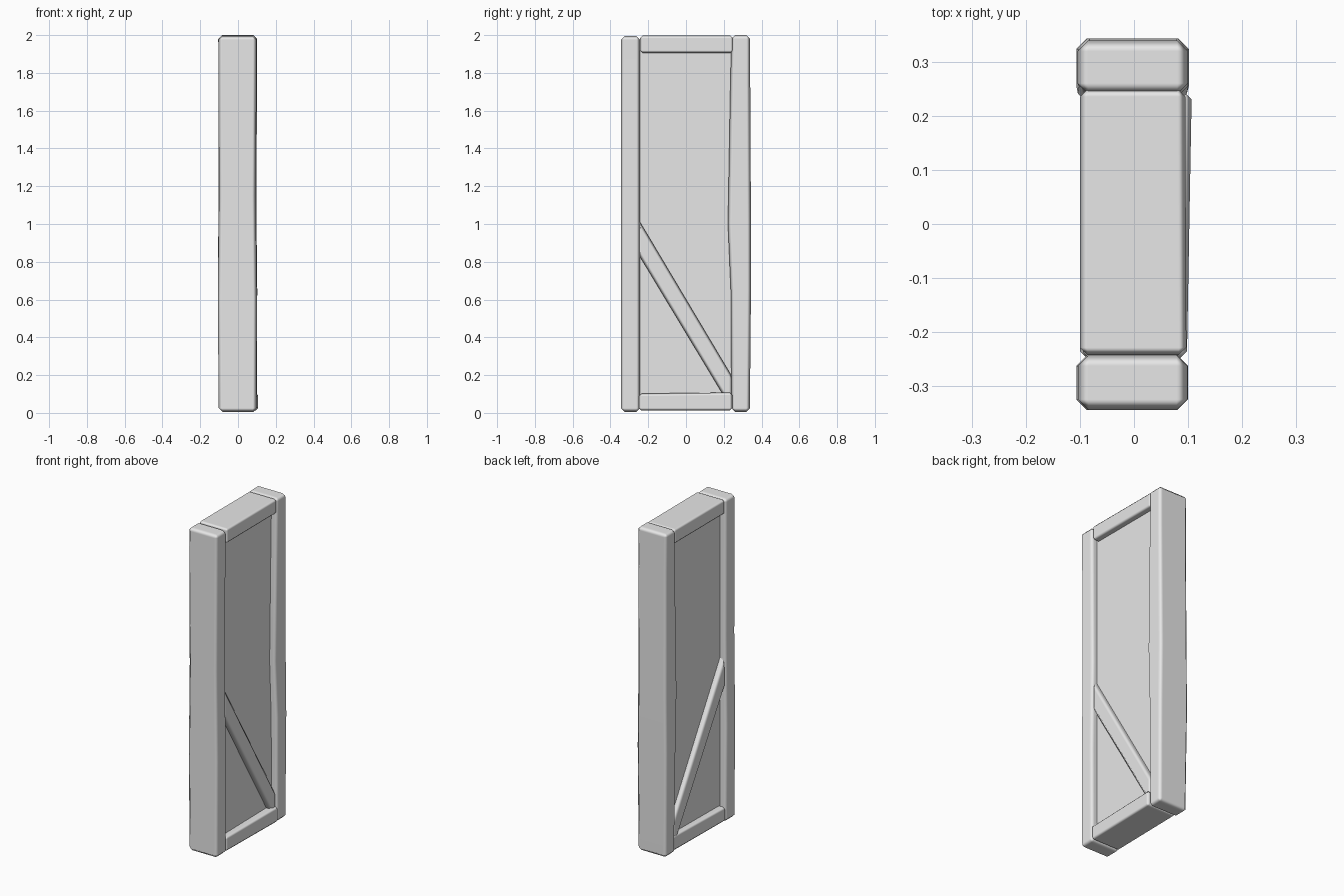
import bpy
import bmesh

cube = bpy.data.objects.get("Cube")
if cube:
    bpy.data.objects.remove(cube, do_unlink=True)

grey = bpy.data.materials.new("plain_grey")
grey.use_nodes = True
grey.diffuse_color = (0.8, 0.8, 0.8, 1)
grey.node_tree.nodes["Principled BSDF"].inputs["Base Color"].default_value = (0.8, 0.8, 0.8, 1)


def timber(name, axis, rings, bevel=0.02):
    """Loft rectangles along z or y. Each ring: position, x range, range on the other axis."""
    bm = bmesh.new()
    loops = []
    for pos, x0, x1, a0, a1 in rings:
        corners = [(x0, a0), (x1, a0), (x1, a1), (x0, a1)]
        loops.append([bm.verts.new((x, a, pos) if axis == "z" else (x, pos, a))
                      for x, a in corners])
    for low, high in zip(loops, loops[1:]):
        for i in range(4):
            j = (i + 1) % 4
            bm.faces.new((low[i], low[j], high[j], high[i]))
    bm.faces.new(loops[0])
    bm.faces.new(loops[-1])
    bmesh.ops.recalc_face_normals(bm, faces=bm.faces[:])
    for face in bm.faces:
        face.smooth = True
    mesh = bpy.data.meshes.new(name)
    bm.to_mesh(mesh)
    bm.free()
    mesh.materials.append(grey)
    obj = bpy.data.objects.new(name, mesh)
    bpy.context.collection.objects.link(obj)
    if bevel:
        mod = obj.modifiers.new("worn_edges", "BEVEL")
        mod.width = bevel
        mod.segments = 1
        mod.limit_method = "ANGLE"
        mod.harden_normals = True
    return obj


# Upright posts, slightly uneven along their height
timber("front_post", "z", [
    (0.005, -0.102, 0.098, -0.345, -0.243),
    (0.6, -0.107, 0.1, -0.345, -0.243),
    (1.15, -0.101, 0.094, -0.345, -0.243),
    (1.995, -0.104, 0.099, -0.345, -0.243)])
timber("back_post", "z", [
    (0.005, -0.1, 0.1, 0.241, 0.338),
    (0.65, -0.107, 0.102, 0.237, 0.344),
    (1.0, -0.104, 0.098, 0.222, 0.344),
    (1.75, -0.102, 0.1, 0.235, 0.34),
    (2.0, -0.105, 0.1, 0.241, 0.34)])

# Cross beams; the lower one sits a little skewed
timber("top_beam", "y", [
    (-0.243, -0.1, 0.097, 1.905, 1.997),
    (0.25, -0.1, 0.095, 1.905, 1.997)], 0.014)
timber("bottom_beam", "y", [
    (-0.25, -0.1, 0.098, 0.012, 0.102),
    (0.245, -0.092, 0.107, 0.012, 0.108)], 0.014)

# Diagonal brace running through the wall
timber("diagonal_brace", "y", [
    (-0.255, -0.095, 0.088, 0.845, 1.03),
    (0.245, -0.088, 0.092, 0.015, 0.19)], 0.018)

# Recessed infill panel
timber("wall_panel", "z", [
    (0.05, -0.06, 0.06, -0.28, 0.28),
    (1.95, -0.06, 0.06, -0.28, 0.28)], 0)
for poly in bpy.data.objects["wall_panel"].data.polygons:
    poly.use_smooth = False
